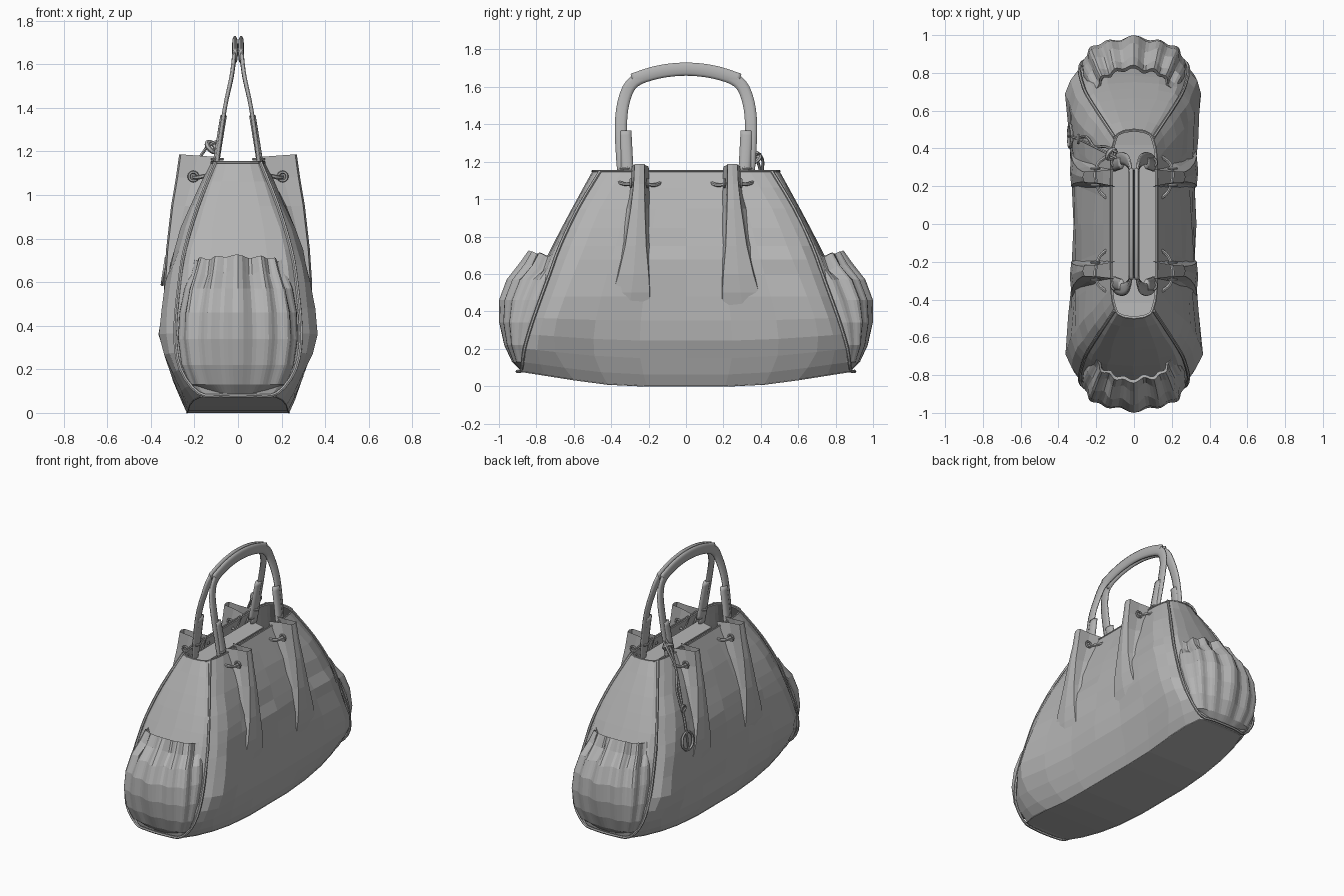
import bpy, bmesh, math, random
from mathutils import Vector

random.seed(4)
if "Cube" in bpy.data.objects:
    bpy.data.objects.remove(bpy.data.objects["Cube"], do_unlink=True)

leather = bpy.data.materials.new("grey_leather")
leather.use_nodes = True
GREY = (0.45, 0.45, 0.45, 1)
leather.diffuse_color = GREY
leather.node_tree.nodes["Principled BSDF"].inputs["Base Color"].default_value = GREY


def loft(name, rings, closed=True, caps=True, thick=0, smooth=False):
    """Skin a list of equal-length point rings."""
    bm = bmesh.new()
    rows = [[bm.verts.new(p) for p in r] for r in rings]
    n = len(rows[0])
    for a, b in zip(rows, rows[1:]):
        for i in range(n if closed else n - 1):
            j = (i + 1) % n
            bm.faces.new((a[i], a[j], b[j], b[i]))
    if caps and closed:
        bm.faces.new(rows[0])
        bm.faces.new(rows[-1])
    bmesh.ops.remove_doubles(bm, verts=bm.verts, dist=0.0005)
    bmesh.ops.recalc_face_normals(bm, faces=bm.faces)
    me = bpy.data.meshes.new(name)
    bm.to_mesh(me)
    bm.free()
    me.materials.append(leather)
    for p in me.polygons:
        p.use_smooth = smooth
    ob = bpy.data.objects.new(name, me)
    bpy.context.collection.objects.link(ob)
    if thick:
        m = ob.modifiers.new("thickness", "SOLIDIFY")
        m.thickness, m.offset = thick, -1


def spline(pts, steps):
    """Catmull-Rom through tuples of any size."""
    p = [pts[0]] + list(pts) + [pts[-1]]
    out = []
    for k in range(1, len(p) - 2):
        for s in range(steps):
            t = s / steps
            out.append(tuple(b + 0.5 * t * (c - a + t * (2*a - 5*b + 4*c - d + t * (3*b - a - 3*c + d)))
                             for a, b, c, d in zip(*p[k - 1:k + 3])))
    return out + [tuple(pts[-1])]


def sweep(name, pts, width, depth, sides=6, steps=4, ref=(1, 0, 0)):
    """Elliptical section along a path; depth lies along ref."""
    path = [Vector(p) for p in spline(pts, steps)]
    rings = []
    for i, p in enumerate(path):
        t = (path[min(i + 1, len(path) - 1)] - path[max(i - 1, 0)]).normalized()
        n = t.cross(Vector(ref)).normalized()
        b = n.cross(t)
        rings.append([p + n * width * math.cos(a) + b * depth * math.sin(a)
                      for a in (2 * math.pi * (k + 0.5) / sides for k in range(sides))])
    loft(name, rings, smooth=sides > 6)


def ring(name, centre, radius, tube, axis):
    bpy.ops.mesh.primitive_torus_add(major_radius=radius, minor_radius=tube, major_segments=16,
                                     minor_segments=6, location=centre, rotation=axis)
    bpy.context.object.name = name
    bpy.context.object.data.materials.append(leather)


# Body levels: z, middle x, corner x, corner y, seam x, seam y, end y
LEVELS = [(0.0, .235, .222, .60, .17, .86, .885), (.15, .295, .305, .70, .26, .86, .895),
          (.35, .326, .36, .69, .285, .81, .87), (.6, .315, .33, .60, .265, .725, .785),
          (.75, .28, .295, .54, .24, .67, .715), (.95, .21, .222, .46, .18, .575, .61),
          (1.15, .122, .122, .34, .10, .455, .50)]


def lift(y, z):
    # Underside curves upward toward both ends
    return .075 * min(1, max(0, (abs(y) - .3) / .55)) ** 1.3 * max(0, 1 - z / .45)


def body_ring(level, flat=1):
    z, xm, xc, yc, xs, ys, ye = level
    q = [(xm, 0), (xm, yc * .35), ((xm + xc) / 2, yc * .7), (xc, yc),
         (xs + (xc - xs) * .62, yc + (ys - yc) * .6), (xs, ys)]
    q += [(xs * math.cos(a), ys + (ye - ys) * math.sin(a)) for a in (.5, 1.0, math.pi / 2)]
    out = []
    for sx, sy, part in ((1, 1, q), (-1, 1, q[-2::-1]), (-1, -1, q[1:]), (1, -1, q[-2:0:-1])):
        for x, y in part:
            crumple = random.uniform(-.008, .006) if .1 < z < 1.05 else 0
            out.append(((x + crumple) * sx * flat, y * sy, z + lift(y, z)))
    return out


fine = spline(LEVELS, 2)
loft("bag_body", [body_ring(fine[0], 0)] + [body_ring(l) for l in fine], caps=False, thick=.012)
hem = body_ring(LEVELS[-1])
sweep("opening_edge", hem + hem[:1], .006, .006, steps=1, ref=(0, 0, 1))

# Piping along the end seams and the underside
for sy, end in ((-1, "front"), (1, "back")):
    side = [(l[4] + .004, sy * (l[5] + .004), l[0] + lift(l[5], l[0])) for l in LEVELS[:0:-1]]
    base = [(.18, sy * .88, .09), (.08, sy * .90, .08)]
    half = side + base
    full = half + [(-x, y, z) for x, y, z in half[::-1]]
    sweep(end + "_seam_piping", full, .009, .009, steps=3, ref=(.1, 1, .05))
rim = body_ring(LEVELS[0])
sweep("base_piping", rim + rim[:1], .003, .003, steps=1, ref=(0, 0, 1))

# Gathered end pockets: z, half width, outer y, side y, pleat depth
POCKET = [(.085, .17, .885, .84, 0), (.13, .218, .928, .85, .003), (.22, .255, .966, .85, .007),
          (.34, .272, .99, .82, .009), (.46, .266, .988, .77, .012), (.57, .243, .945, .73, .016),
          (.65, .216, .875, .69, .016), (.72, .20, .835, .67, .010), (.70, .19, .818, .67, .010),
          (.58, .19, .82, .67, .004)]


def pocket_ring(level, sy, count=44):
    z, w, yf, yb, d = level
    out = []
    for k in range(count + 1):
        a = math.pi * (k / count - .5)
        s, c = math.sin(a), math.cos(a)
        pleat = d * (math.cos(a * 13) + .5 * math.sin(a * 7 + z * 4))
        x = w * math.copysign(abs(s) ** .9, s) + pleat * s * .6
        y = yb + (yf - yb) * max(c, 0) ** .75 + (pleat - d * .5) * c
        top = pleat * .6 - .02 * s * s if z > .64 else 0
        out.append((x, sy * y, z + top + .03 * (s * s if z < .1 else 0)))
    return out


for sy, end in ((-1, "front"), (1, "back")):
    loft(end + "_gathered_pocket", [pocket_ring(l, sy) for l in POCKET], closed=False)

# Pinched side folds, open at the top, with laces
# z, ridge x, near y, far y, root x, root near y, root far y
PLEAT = [(.42, .322, .195, .41, .29, .18, .43), (.50, .336, .194, .39, .28, .17, .42),
         (.60, .340, .20, .36, .28, .17, .40), (.75, .330, .213, .325, .25, .18, .37),
         (.95, .307, .22, .295, .18, .18, .34), (1.08, .285, .222, .28, .13, .19, .30),
         (1.175, .27, .222, .275, .10, .20, .29)]
for sx, side in ((1, "left"), (-1, "right")):
    for sy, end in ((-1, "front"), (1, "back")):
        tag = end + "_" + side
        rings = []
        for z, x, y0, y1, rx, r0, r1 in PLEAT:
            m = (x + rx) / 2
            pts = [(rx, r0), (m, y0 * .8 + r0 * .2), (x - .008, y0), (x, (y0 + y1) / 2),
                   (x - .008, y1), (m, y1 * .8 + r1 * .2), (rx, r1)]
            rings.append([(sx * px, sy * py, z + (.012 * (px - rx) / (x - rx) if z > 1.1 else 0))
                          for px, py in pts])
        loft(tag + "_pleat", rings, closed=False)
        lace = [(.13, .13, 1.09), (.18, .17, 1.075), (.205, .25, 1.085), (.19, .32, 1.08), (.14, .36, 1.09)]
        sweep(tag + "_lace", [(sx * x, sy * y, z) for x, y, z in lace], .010, .010, ref=(0, 0, 1))
        for y in (.205, .295):
            ring(tag + "_eyelet", (sx * .205, sy * y, 1.085), .02, .007, (math.pi / 2, 0, 0))

# Pair of handles, each with straps, stitched tabs and a padded grip
for sx, side in ((1, "left"), (-1, "right")):
    leg = [(.105, .325, 1.06), (.09, .34, 1.2), (.06, .348, 1.40), (.03, .328, 1.54), (.018, .275, 1.63)]
    arch = [(.014, .14, 1.68), (.014, 0, 1.695)]
    half = [(sx * x, -y, z) for x, y, z in leg + arch]
    sweep(side + "_handle_strap", half + [(x, -y, z) for x, y, z in half[-2::-1]], .035, .010, 8)
    grip = [(sx * .014, y, 1.695 - .72 * y * y) for y in (-.285, -.19, -.1, 0, .1, .19, .285)]
    sweep(side + "_handle_grip", grip, .037, .013, 10)
    for sy, end in ((-1, "front"), (1, "back")):
        tab = [(sx * x, sy * y, z) for x, y, z in ((.108, .31, 1.10), (.088, .318, 1.23), (.066, .325, 1.365))]
        sweep(end + "_" + side + "_handle_tab", tab, .036, .016, 8)
        ring(end + "_" + side + "_strap_loop", (sx * .095, sy * .325, 1.165), .024, .007, (0, 0, 0))
    # Inner closing panel beneath the opening
    loft(side + "_closing_panel", [[(sx * x, y, z) for x, z in ((.03, 1.05), (.13, 1.07))]
                                   for y in (-.33, 0, .33)], closed=False, thick=.012)

# Hanging charm on a knotted cord
for k, off in enumerate((0, .03)):
    sweep("charm_cord_%d" % k, [(-.09, .35 + off, 1.25), (-.15, .38 + off, 1.21), (-.21, .41, 1.10),
          (-.25, .43 + off, .98), (-.305, .455, .80), (-.33, .465, .70)], .008, .008, ref=(0, 1, 0))
ring("charm_knot", (-.12, .37, 1.22), .028, .012, (.5, .8, 0))
ring("charm_clasp", (-.295, .45, .86), .022, .007, (0, math.pi / 2, 0))
ring("charm_ring", (-.338, .465, .65), .06, .009, (0, math.pi / 2 + .15, 0))
sweep("charm_bar", [(-.33, .465, .71), (-.346, .465, .59)], .007, .007)
